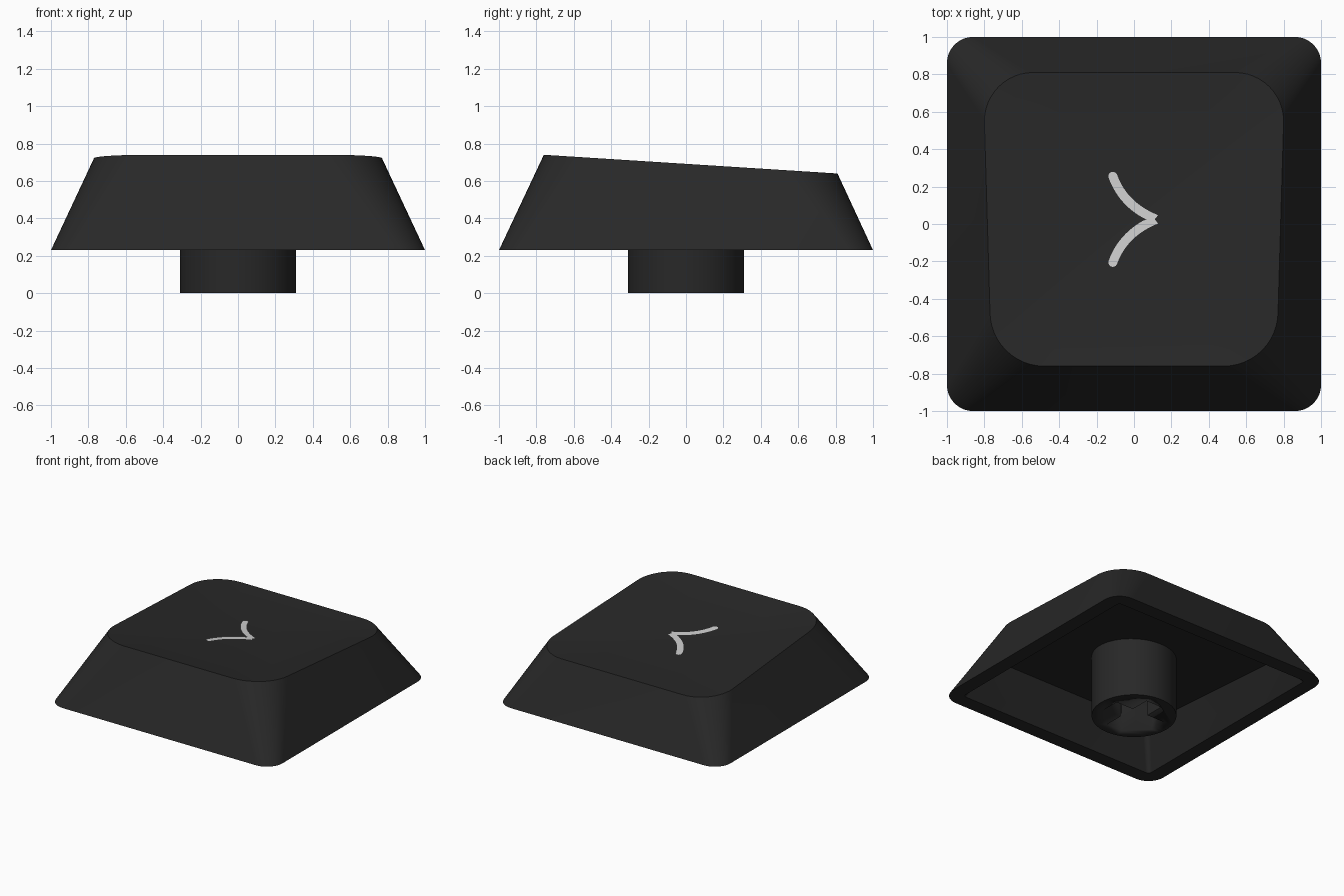
import bpy, bmesh, math
from mathutils import Vector

if "Cube" in bpy.data.objects:
    bpy.data.objects.remove(bpy.data.objects["Cube"])


def material(name, rgb):
    m = bpy.data.materials.new(name)
    m.diffuse_color = (*rgb, 1)
    m.use_nodes = True
    m.node_tree.nodes["Principled BSDF"].inputs["Base Color"].default_value = m.diffuse_color
    return m


BLACK = material("black plastic", (0.021, 0.021, 0.021))
WHITE = material("light grey print", (0.62, 0.62, 0.62))
SEG = 12              # segments per rounded corner
MID_Y = 0.025         # centre of the top face
DISH = 0.035          # depth of the finger dish


def add_object(name, bm, mat, angle=35):
    mesh = bpy.data.meshes.new(name)
    bm.to_mesh(mesh)
    bm.free()
    ob = bpy.data.objects.new(name, mesh)
    bpy.context.collection.objects.link(ob)
    mesh.materials.append(mat)
    bpy.ops.object.select_all(action='DESELECT')
    ob.select_set(True)
    bpy.context.view_layer.objects.active = ob
    bpy.ops.object.shade_smooth_by_angle(angle=math.radians(angle))
    return ob


def top_z(y):
    """Sloping plane of the top face."""
    return 0.74 - (y + 0.76) * 0.0637


def rounded(back_w, front_w, back_y, front_y, rb, rf):
    """Counter-clockwise rounded outline, possibly narrower at the front."""
    pts = []
    corners = [(back_w - rb, back_y - rb, rb, 0), (-back_w + rb, back_y - rb, rb, 90),
               (-front_w + rf, front_y + rf, rf, 180), (front_w - rf, front_y + rf, rf, 270)]
    for cx, cy, r, start in corners:
        for i in range(SEG + 1):
            a = math.radians(start + 90 * i / SEG)
            pts.append((cx + r * math.cos(a), cy + r * math.sin(a)))
    return pts


# Keycap shell: ceiling -> inner wall -> rim -> outer wall -> dished top
top = rounded(0.80, 0.77, 0.81, -0.76, 0.26, 0.29)
loops = [
    [(x, y, top_z(y) - 0.205) for x, y in rounded(0.76, 0.745, 0.77, -0.745, 0.04, 0.04)],
    [(x, y, 0.23) for x, y in rounded(0.885, 0.885, 0.885, -0.885, 0.03, 0.03)],
    [(x, y, 0.23) for x, y in rounded(1, 1, 1, -1, 0.14, 0.14)],
    [(x, y, top_z(y)) for x, y in top],
]
RINGS = 10
for k in range(1, RINGS):
    t = 1 - k / RINGS
    ring = [(x * t, MID_Y + (y - MID_Y) * t) for x, y in top]
    loops.append([(x, y, top_z(y) - DISH * (1 - t * t)) for x, y in ring])

bm = bmesh.new()
rows = [[bm.verts.new(p) for p in loop] for loop in loops]
for a, b in zip(rows, rows[1:]):
    for i in range(len(a)):
        j = (i + 1) % len(a)
        bm.faces.new((a[i], a[j], b[j], b[i]))
bm.faces.new(rows[0])
centre = bm.verts.new((0, MID_Y, top_z(MID_Y) - DISH))
last = rows[-1]
for i in range(len(last)):
    bm.faces.new((last[i], last[(i + 1) % len(last)], centre))
bmesh.ops.recalc_face_normals(bm, faces=bm.faces)
add_object("keycap_shell", bm, BLACK, 25)


def prism(points, z0, z1):
    bm = bmesh.new()
    face = bm.faces.new([bm.verts.new((x, y, z0)) for x, y in points])
    ext = bmesh.ops.extrude_face_region(bm, geom=[face])
    verts = [g for g in ext["geom"] if isinstance(g, bmesh.types.BMVert)]
    bmesh.ops.translate(bm, verts=verts, vec=(0, 0, z1 - z0))
    bmesh.ops.recalc_face_normals(bm, faces=bm.faces)
    return bm


# Round stem with a cross-shaped socket
circle = [(0.31 * math.cos(math.tau * i / 64), 0.31 * math.sin(math.tau * i / 64)) for i in range(64)]
stem = add_object("stem", prism(circle, 0, 0.52), BLACK)
L, W = 0.225, 0.07
quarter = [(L, -W), (L, W), (W, W)]
cross = []
for c, s in ((1, 0), (0, 1), (-1, 0), (0, -1)):
    cross += [(x * c - y * s, x * s + y * c) for x, y in quarter]
cutter = add_object("socket_cutter", prism(cross, -0.1, 0.38), BLACK)
cutter.hide_render = True
cut = stem.modifiers.new("socket", 'BOOLEAN')
cut.operation = 'DIFFERENCE'
cut.solver = 'EXACT'
cut.object = cutter
bpy.context.view_layer.objects.active = stem
bpy.ops.object.modifier_apply(modifier="socket")
bpy.data.objects.remove(cutter)

# Printed chevron: one curved stroke with a round end, mirrored front to back
p0, p1, p2 = Vector((-0.113, 0.255)), Vector((-0.055, 0.095)), Vector((0.12, 0.025))
HALF = 0.024
path = []
d0 = (p1 - p0).normalized()
for i in range(5):
    a = math.radians(10 + 80 * i / 5)
    path.append((p0 - d0 * HALF * math.cos(a), d0, HALF * math.sin(a)))
for i in range(17):
    t = i / 16
    p = p0 * (1 - t) ** 2 + p1 * 2 * t * (1 - t) + p2 * t * t
    d = ((p1 - p0) * (1 - t) + (p2 - p1) * t).normalized()
    path.append((p, d, HALF))


def print_point(bm, p, side):
    y = MID_Y + side * max(0.0, p.y - MID_Y)
    t = max(abs(p.x), abs(y - MID_Y)) / 0.785
    return bm.verts.new((p.x, y, top_z(y) - DISH * (1 - t * t) + 0.005))


bm = bmesh.new()
for side in (1, -1):
    strip = []
    for p, d, w in path:
        n = Vector((-d.y, d.x)) * w
        strip.append((print_point(bm, p + n, side), print_point(bm, p - n, side)))
    for (a, b), (c, e) in zip(strip, strip[1:]):
        bm.faces.new((a, b, e, c) if side > 0 else (a, c, e, b))
bmesh.ops.dissolve_degenerate(bm, dist=1e-5, edges=bm.edges)
bm.normal_update()
for f in bm.faces:
    if f.normal.z < 0:
        f.normal_flip()
add_object("printed_chevron", bm, WHITE)
